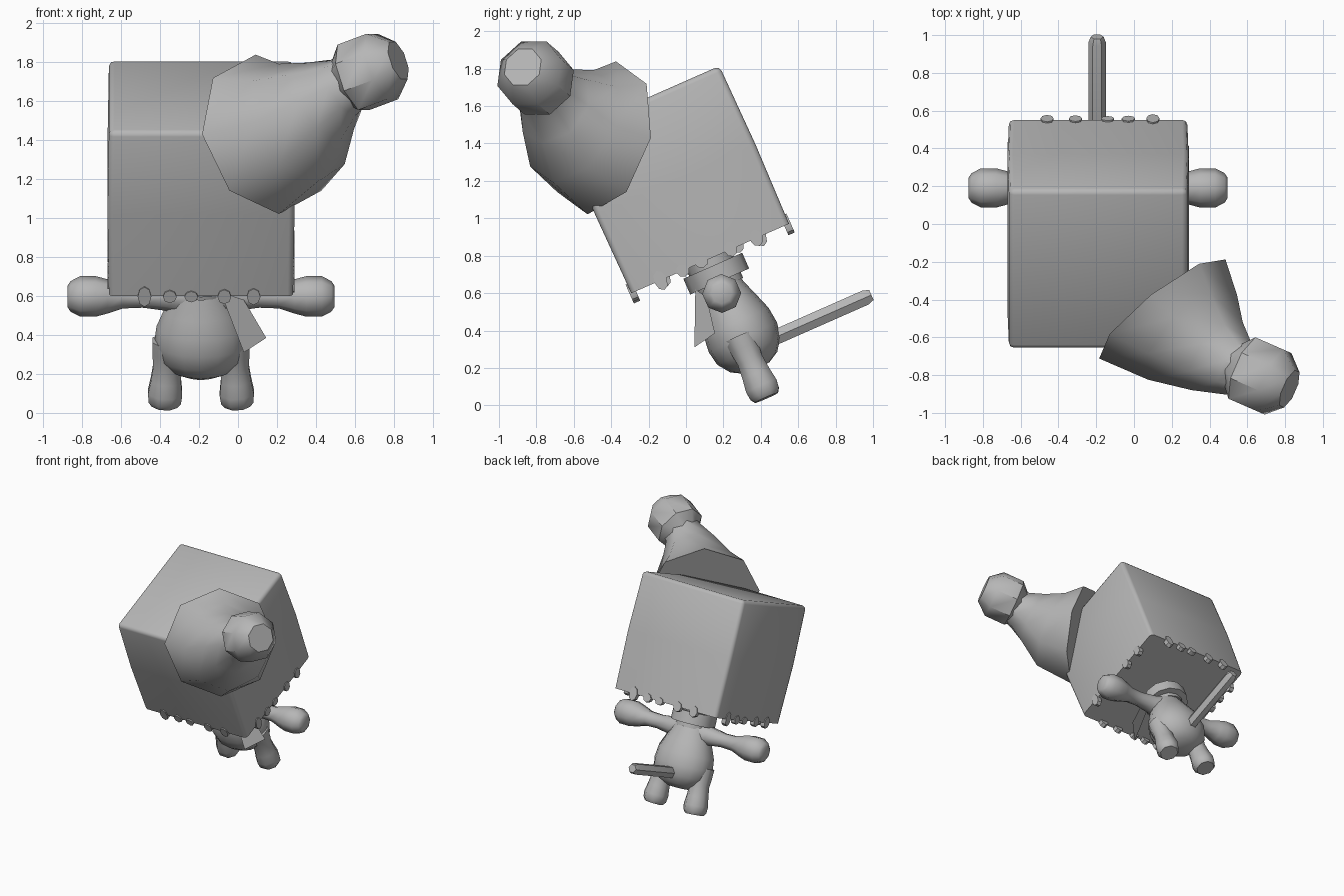
import bpy, bmesh, math
from mathutils import Vector, Matrix

if "Cube" in bpy.data.objects:
    bpy.data.objects.remove(bpy.data.objects["Cube"])

grey = bpy.data.materials.new("plain_grey")
grey.diffuse_color = (0.47, 0.47, 0.47, 1)
grey.use_nodes = True
grey.node_tree.nodes["Principled BSDF"].inputs["Base Color"].default_value = grey.diffuse_color

TILT = Matrix.Rotation(math.radians(23.8), 4, 'X')   # whole figure leans forward
WORLD = Matrix.Identity(4)
CX, CY = -0.19, 0.425                                # figure axis before leaning


def finish(name, bm, matrix=TILT, angle=40):
    bmesh.ops.recalc_face_normals(bm, faces=bm.faces[:])
    bm.transform(matrix)
    mesh = bpy.data.meshes.new(name)
    bm.to_mesh(mesh)
    bm.free()
    mesh.materials.append(grey)
    ob = bpy.data.objects.new(name, mesh)
    bpy.context.collection.objects.link(ob)
    bpy.ops.object.select_all(action='DESELECT')
    bpy.context.view_layer.objects.active = ob
    ob.select_set(True)
    bpy.ops.object.shade_smooth_by_angle(angle=math.radians(angle))
    return ob


def loft(name, rings, sides=8, matrix=TILT, angle=40, phase=0.0):
    """Skin a row of rings given as (centre, normal, radius across, radius up)."""
    bm = bmesh.new()
    loops = []
    for c, n, ru, rv in rings:
        n = Vector(n).normalized()
        up = Vector((0, 1, 0)) if abs(n.z) > 0.95 else Vector((0, 0, 1))
        u = n.cross(up).normalized()
        v = u.cross(n)
        loop = []
        for i in range(sides):
            a = 2 * math.pi * (i + phase) / sides
            loop.append(bm.verts.new(Vector(c) + u * ru * math.cos(a) + v * rv * math.sin(a)))
        loops.append(loop)
    for a, b in zip(loops, loops[1:]):
        for i in range(sides):
            j = (i + 1) % sides
            bm.faces.new((a[i], a[j], b[j], b[i]))
    bm.faces.new(loops[0])
    bm.faces.new(loops[-1])
    return finish(name, bm, matrix, angle)


def spindle(name, base, axis, profile, squash=1.0, **kw):
    """Straight loft from (distance, radius) pairs."""
    base, axis = Vector(base), Vector(axis).normalized()
    return loft(name, [(base + axis * t, axis, r, r * squash) for t, r in profile], **kw)


# Big box head with softened edges and slightly swollen sides
bm = bmesh.new()
bmesh.ops.create_cube(bm, size=2)
soft = [e for e in bm.edges if any(v.co.z > 0 for v in e.verts)]
bmesh.ops.bevel(bm, geom=soft, offset=0.06, segments=2, profile=0.5, affect='EDGES')
bmesh.ops.bisect_plane(bm, geom=bm.verts[:] + bm.edges[:] + bm.faces[:],
                       plane_co=(0, 0, 0), plane_no=(0, 0, 1))
for v in bm.verts:
    swell = 1.0 if abs(v.co.z) < 0.01 else 0.985
    v.co = Vector((CX + v.co.x * 0.48 * swell, 0.435 + v.co.y * 0.468 * swell,
                   1.127 + v.co.z * 0.461))
finish("box_head", bm, angle=50)

# Rounded drips along the four lower edges of the head
drips = [(-0.29, 0.055), (-0.16, 0.035), (-0.05, 0.03), (0.12, 0.04), (0.27, 0.045)]
for side in range(4):
    turn = Matrix.Rotation(side * math.pi / 2, 3, 'Z')
    out = 0.448 if side % 2 == 0 else 0.458
    for k, (s, drop) in enumerate(drips):
        c = turn @ Vector((s, -out, 0)) + Vector((CX, 0.435, 0.666))
        n = turn @ Vector((0, -1, 0))
        spindle(f"drip_{side}_{k}", c, n, [(-0.015, 0.035), (0.022, 0.035)], squash=drop / 0.035)

# Collar and neck
spindle("neck", (CX, CY, 0.5), (0, 0, 1), [(0, 0.13), (0.18, 0.13)], sides=12)
spindle("collar", (CX, 0.432, 0.533), (0, 0, 1), [(0, 0.172), (0.092, 0.172)], sides=12)

# Round torso
spindle("torso", (CX, CY, 0), (0, 0, 1),
        [(0.03, 0.09), (0.065, 0.165), (0.13, 0.222), (0.21, 0.24), (0.30, 0.228),
         (0.39, 0.19), (0.47, 0.155), (0.55, 0.125)], squash=0.83, sides=16, angle=60)

# Arms with rounded hands, legs with flat soles
for side, label in ((-1, "left"), (1, "right")):
    spindle(f"{label}_arm", (CX, 0.416, 0.47), (side, 0, 0),
            [(0.08, 0.10), (0.17, 0.075), (0.30, 0.058), (0.40, 0.062), (0.48, 0.088),
             (0.54, 0.104), (0.62, 0.104), (0.67, 0.078), (0.685, 0.055)],
            angle=55, phase=0.5)
    spindle(f"{label}_leg", (CX + side * 0.188, 0.41, -0.137), (-side * 0.06, 0, 1),
            [(0, 0.072), (0.025, 0.09), (0.07, 0.095), (0.14, 0.084), (0.22, 0.076),
             (0.29, 0.085), (0.36, 0.09)], angle=55, phase=0.5)

# Straight stick tail
spindle("tail", (CX - 0.005, 0.5, 0.14), (0, 1, 0),
        [(0, 0.047), (0.61, 0.047), (0.645, 0.034)], sides=6, angle=25)

# Loose end of the scarf, a thin slanted plate
bm = bmesh.new()
quad = [bm.verts.new(p) for p in ((-0.09, 0.05, 0.62), (0.03, 0.11, 0.58),
                                  (0.145, 0.155, 0.385), (0.03, 0.045, 0.31))]
bm.faces.new(quad)
bmesh.ops.solidify(bm, geom=bm.faces[:], thickness=0.02)
finish("scarf_end", bm, WORLD, 20)

# Drooping cap on the corner of the head, narrowing to a pompom
loft("cap", [((0.15, -0.45, 1.43), (0.60, -0.765, 0.23), 0.425, 0.42),
             ((0.31, -0.60, 1.49), (0.60, -0.63, 0.42), 0.325, 0.335),
             ((0.44, -0.70, 1.60), (0.66, -0.50, 0.45), 0.225, 0.225),
             ((0.54, -0.76, 1.67), (0.72, -0.40, 0.42), 0.160, 0.160),
             ((0.64, -0.79, 1.73), (0.75, -0.40, 0.40), 0.140, 0.140)],
     matrix=WORLD, angle=45)
spindle("pompom", (0.68, -0.81, 1.755), (0.80, -0.35, 0.30),
        [(-0.19, 0.10), (-0.10, 0.192), (0.07, 0.192), (0.165, 0.11)],
        matrix=WORLD, angle=42, phase=0.5)
